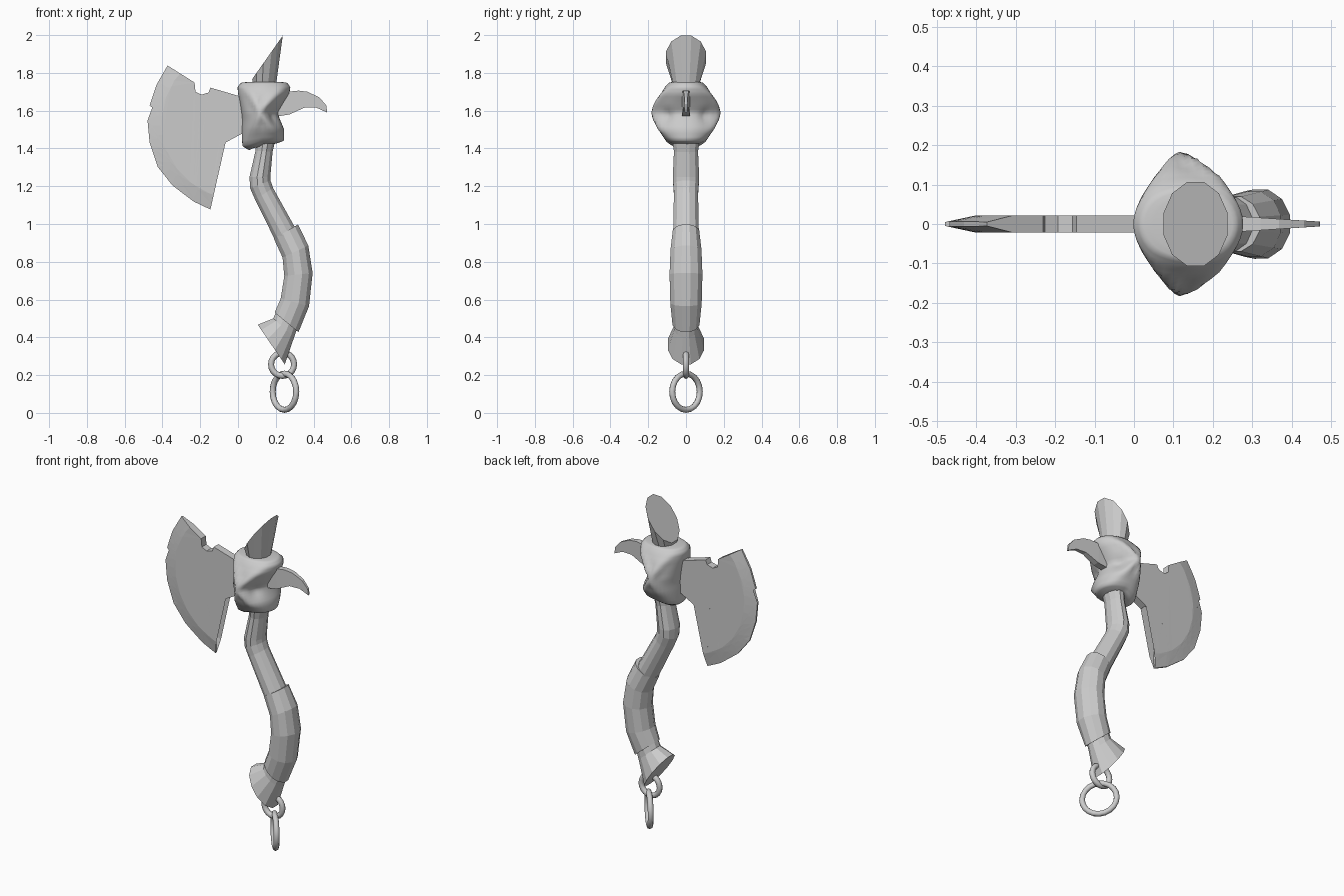
import bpy, bmesh, math
from mathutils import Vector

if "Cube" in bpy.data.objects:
    bpy.data.objects.remove(bpy.data.objects["Cube"])

grey = bpy.data.materials.new("worn grey")
grey.diffuse_color = (0.6, 0.6, 0.6, 1)
grey.use_nodes = True
grey.node_tree.nodes["Principled BSDF"].inputs["Base Color"].default_value = grey.diffuse_color


def finish(name, bm, smooth=None):
    bmesh.ops.recalc_face_normals(bm, faces=bm.faces)
    me = bpy.data.meshes.new(name)
    bm.to_mesh(me)
    bm.free()
    me.materials.append(grey)
    ob = bpy.data.objects.new(name, me)
    bpy.context.collection.objects.link(ob)
    if smooth:
        bpy.ops.object.select_all(action='DESELECT')
        ob.select_set(True)
        bpy.context.view_layer.objects.active = ob
        bpy.ops.object.shade_smooth_by_angle(angle=math.radians(smooth))
    return ob


def skin(bm, loops):
    for a, b in zip(loops, loops[1:]):
        n = len(a)
        for i in range(n):
            j = (i + 1) % n
            bm.faces.new((a[i], a[j], b[j], b[i]))
    bm.faces.new(loops[0])
    bm.faces.new(loops[-1])


def loft(name, rings, n=12):
    """rings: centre x, centre z, half-axis x, half-axis z, half depth y"""
    bm = bmesh.new()
    loops = []
    for cx, cz, ux, uz, hy in rings:
        loops.append([])
        for i in range(n):
            t = 2 * math.pi * (i + 0.5) / n
            c, s = math.cos(t) / math.cos(math.pi / n), math.sin(t)
            loops[-1].append(bm.verts.new((cx + ux * c, hy * s, cz + uz * c)))
    skin(bm, loops)
    return finish(name, bm)


def plate(name, outline, thickness, cuts=()):
    """flat outline in x-z, given a varying half thickness"""
    bm = bmesh.new()
    bm.faces.new([bm.verts.new((x, 0, z)) for x, z in outline])
    bmesh.ops.triangulate(bm, faces=bm.faces)
    for co, no in cuts:
        bmesh.ops.bisect_plane(bm, geom=bm.verts[:] + bm.edges[:] + bm.faces[:],
                               plane_co=co, plane_no=no, dist=1e-5)
    bmesh.ops.triangulate(bm, faces=bm.faces)
    front = bm.verts[:]
    ret = bmesh.ops.extrude_face_region(bm, geom=bm.faces[:], use_keep_orig=True)
    back = [g for g in ret["geom"] if isinstance(g, bmesh.types.BMVert)]
    for vs, sign in ((front, -1), (back, 1)):
        for v in vs:
            v.co.y = sign * thickness(v.co.x, v.co.z)
    return finish(name, bm)


# Notched blade, thinned towards its round cutting edge
blade = [(-.373, 1.839), (-.23, 1.749), (-.225, 1.70), (-.193, 1.685), (-.156, 1.696),
         (-.146, 1.722), (.013, 1.675), (.10, 1.66), (.10, 1.50), (.013, 1.474),
         (-.066, 1.431), (-.093, 1.458), (-.161, 1.458), (-.193, 1.40), (-.177, 1.341),
         (-.14, 1.315), (-.161, 1.198), (-.146, 1.077), (-.235, 1.119), (-.315, 1.183),
         (-.299, 1.22), (-.347, 1.204), (-.426, 1.304), (-.468, 1.43), (-.479, 1.548),
         (-.405, 1.579), (-.468, 1.627), (-.431, 1.738)]
C = Vector((.005, 0, 1.537))
R0, R1 = 0.405, 0.484
cuts = []
for deg in range(140, 256, 14):
    d = Vector((math.cos(math.radians(deg)), 0, math.sin(math.radians(deg))))
    cuts.append((C + d * R0, d))


def blade_thick(x, z):
    r = math.hypot(x - C.x, z - C.z)
    return 0.022 - 0.017 * min(1, max(0, (r - R0) / (R1 - R0)))


plate("axe_blade", blade, blade_thick, cuts)

# Curved rear spike
plate("rear_spike",
      [(.15, 1.70), (.262, 1.70), (.32, 1.706), (.368, 1.70), (.431, 1.67), (.468, 1.627),
       (.472, 1.59), (.415, 1.616), (.352, 1.616), (.272, 1.58), (.15, 1.56)],
      lambda x, z: 0.024 - 0.018 * min(1, max(0, (x - .2) / .27)))

# Handle shaft, grip wrap, and the two flared ends with slanted cuts
loft("handle_shaft", [
    (.155, 1.62, .05, 0, .06), (.145, 1.43, .049, 0, .072), (.138, 1.385, .045, -.004, .066),
    (.116, 1.25, .055, 0, .072), (.118, 1.21, .054, .02, .07), (.138, 1.16, .048, .03, .066),
    (.24, .966, .055, .028, .07), (.30, .85, .06, .02, .07)])
loft("grip_wrap", [
    (.254, .96, .064, .038, .072), (.304, .854, .068, .032, .085), (.32, .733, .075, .008, .09),
    (.301, .585, .075, -.02, .086), (.257, .479, .063, -.052, .074)])
loft("pommel", [(.268, .52, .055, -.045, .06), (.242, .45, .055, -.05, .065),
                (.176, .362, .0715, -.105, .10)])
loft("top_spike", [(.145, 1.62, .055, 0, .06), (.143, 1.735, .06, .015, .07),
                   (.156, 1.882, .081, .115, .11)])

# Knotted head: rounded lump with crossing ridges on all sides
rows = [  # z, left x, right x, half depth
    (1.425, .06, .20, .07), (1.44, .022, .245, .11), (1.50, .02, .245, .16),
    (1.55, .022, .225, .175), (1.59, .018, .212, .18), (1.64, .01, .24, .172),
    (1.69, .0, .272, .15), (1.725, -.003, .278, .122), (1.748, .015, .26, .095),
    (1.752, .05, .23, .07)]
bm = bmesh.new()
loops = []
N, M = 40, 28
for k in range(M):
    f = k / (M - 1) * (len(rows) - 1)
    i = min(int(f), len(rows) - 2)
    z, xl, xr, hy = (a + (b - a) * (f - i) for a, b in zip(rows[i], rows[i + 1]))
    fade = math.sin(math.pi * k / (M - 1))
    loops.append([])
    for j in range(N):
        t = 2 * math.pi * j / N
        c, s = math.cos(t), math.sin(t)
        v = abs(z - 1.59) / .16
        ridge = math.exp(-((abs(c) * 1.15 - v) / .25) ** 2)
        side = abs(s) ** 2
        pit = math.exp(-((c - .75) / .16) ** 2 - ((z - 1.57) / .035) ** 2)
        g = 1 + fade * (side * (.17 * ridge - .13) - .2 * pit)
        tilt = -.035 * max(0, -c) * max(0, (1.5 - z) / .075)
        loops[-1].append(bm.verts.new(((xl + xr) / 2 + (xr - xl) / 2 * c * g,
                                       hy * s * g, z + tilt)))
skin(bm, loops)
bmesh.ops.smooth_vert(bm, verts=bm.verts, factor=0.4, use_axis_x=True,
                      use_axis_y=True, use_axis_z=True)
finish("knotted_head", bm, 60)


# Two chain rings
def ring(name, centre, direction, major, minor, n=20, m=8):
    bm = bmesh.new()
    d, up = Vector(direction).normalized(), Vector((0, 0, 1))
    side = d.cross(up)
    loops = []
    for i in range(n):
        a = 2 * math.pi * i / n
        out = d * math.cos(a) + up * math.sin(a)
        loops.append([bm.verts.new(Vector(centre) + out * (major + minor * math.cos(b))
                                   + side * minor * math.sin(b))
                      for b in (2 * math.pi * j / m for j in range(m))])
    for i in range(n):
        p, q = loops[i], loops[(i + 1) % n]
        for j in range(m):
            bm.faces.new((p[j], p[(j + 1) % m], q[(j + 1) % m], q[j]))
    finish(name, bm, 50)


ring("small_ring", (.236, 0, .257), (1, 0, 0), .061, .016)
ring("large_ring", (.246, 0, .112), (.65, -.76, 0), .096, .016)
